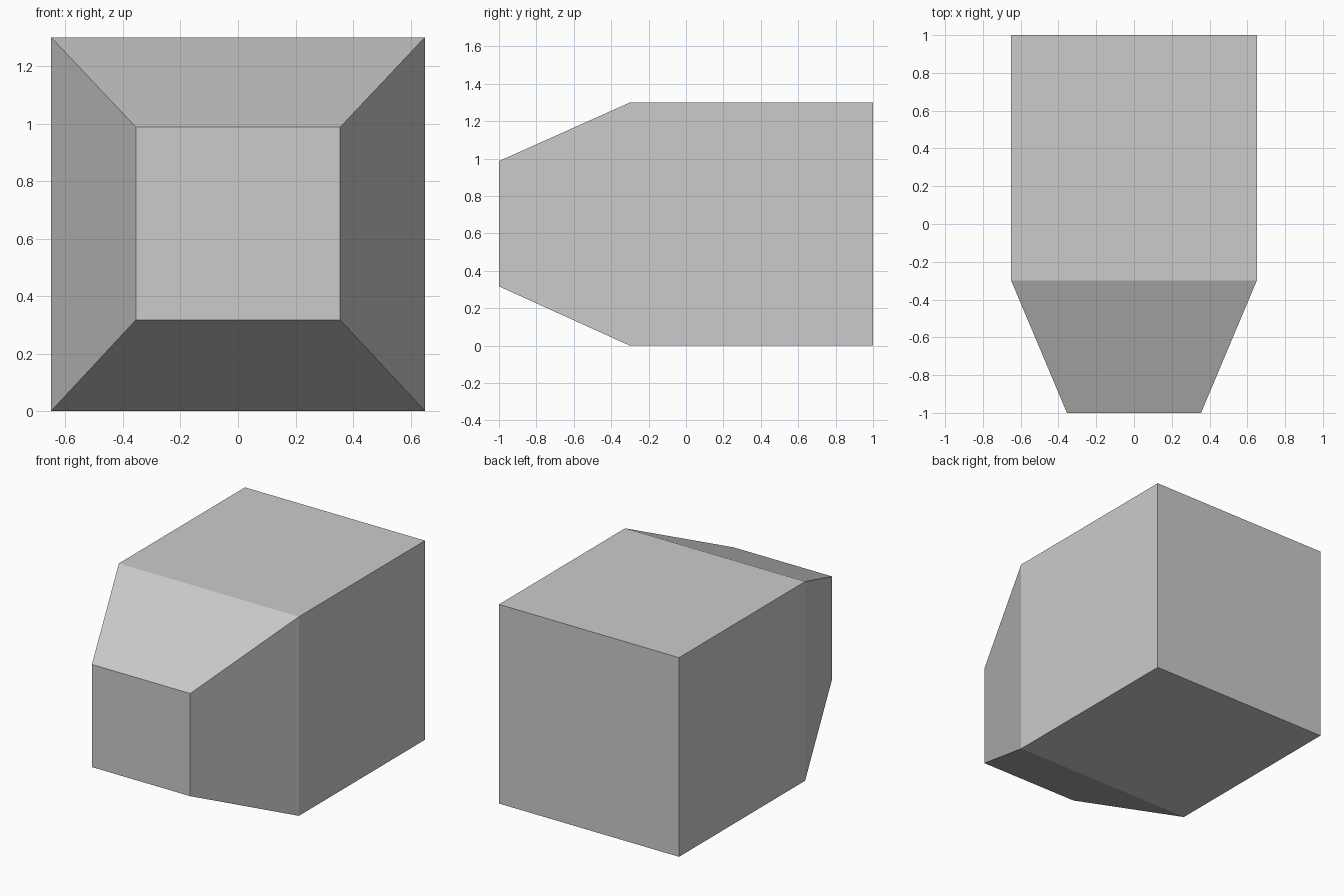
import bpy, bmesh
from mathutils import Vector

if "Cube" in bpy.data.objects:
    bpy.data.objects.remove(bpy.data.objects["Cube"])

# Rectangular sections along y: (y, half width, bottom z, top z)
sections = [
    (1.0, 0.65, 0.0, 1.30),      # back
    (-0.3, 0.65, 0.0, 1.30),     # start of taper
    (-1.0, 0.355, 0.317, 0.987), # front
]

bm = bmesh.new()
rings = []
for y, w, z0, z1 in sections:
    corners = [(-w, z0), (w, z0), (w, z1), (-w, z1)]
    rings.append([bm.verts.new(Vector((x, y, z))) for x, z in corners])

# Side walls between neighbouring sections
for a, b in zip(rings, rings[1:]):
    for i in range(4):
        j = (i + 1) % 4
        bm.faces.new((a[i], a[j], b[j], b[i]))

# Flat end caps
bm.faces.new(rings[0])
bm.faces.new(rings[-1])
bmesh.ops.recalc_face_normals(bm, faces=bm.faces)

mesh = bpy.data.meshes.new("tapered_block")
bm.to_mesh(mesh)
bm.free()
block = bpy.data.objects.new("tapered_block", mesh)
bpy.context.collection.objects.link(block)
